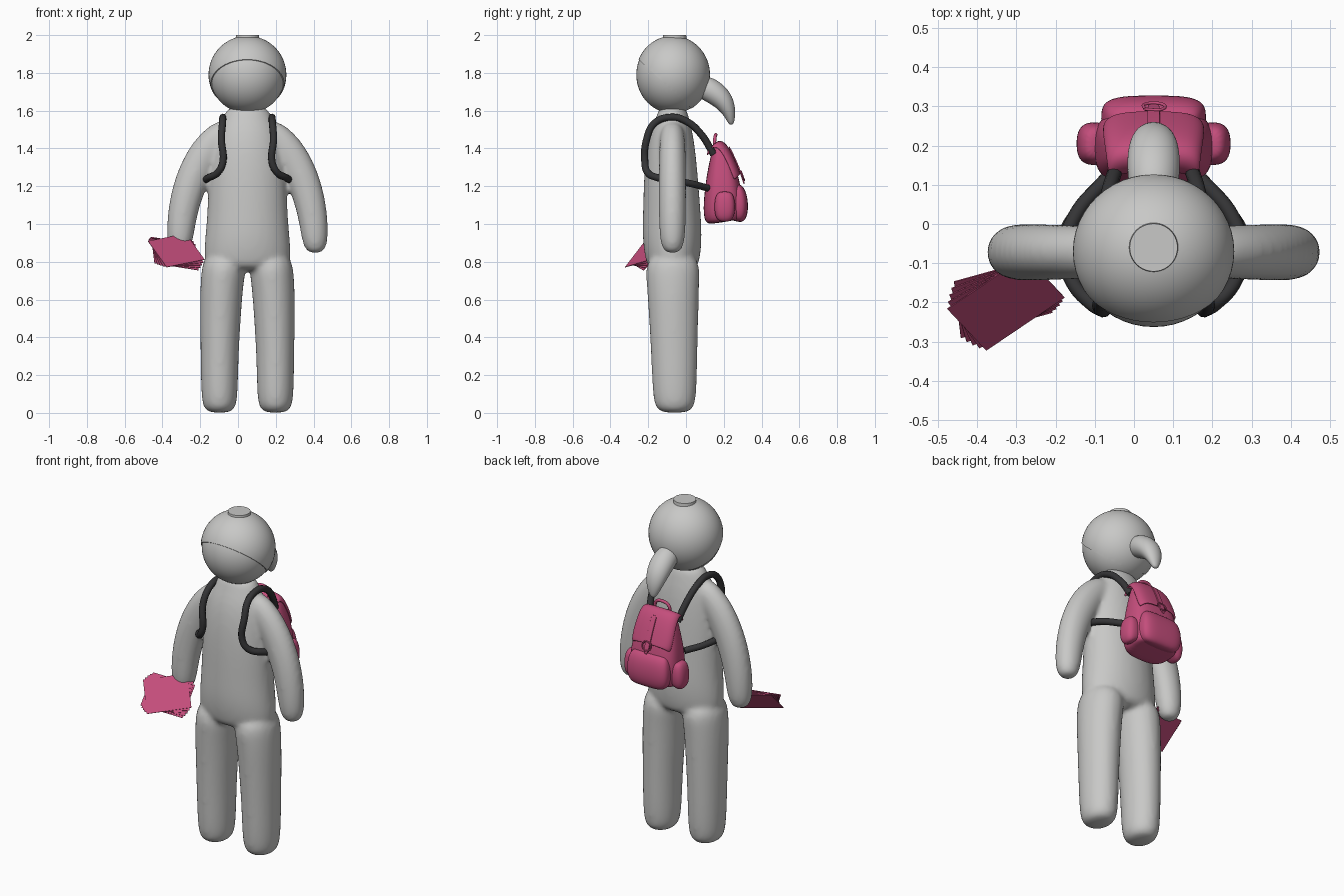
import bpy, bmesh, math
from mathutils import Vector, Matrix

if "Cube" in bpy.data.objects:
    bpy.data.objects.remove(bpy.data.objects["Cube"])

CX = 0.05  # centre line of the figure


def material(name, rgb):
    m = bpy.data.materials.new(name)
    m.diffuse_color = (*rgb, 1)
    m.use_nodes = True
    m.node_tree.nodes["Principled BSDF"].inputs["Base Color"].default_value = m.diffuse_color
    return m


GREY = material("light grey", (0.58, 0.58, 0.57))
PINK = material("raspberry pink", (0.55, 0.075, 0.20))
DARK = material("charcoal", (0.035, 0.035, 0.037))


def finish(bm, name, mat, subsurf=0, smooth=True):
    bmesh.ops.recalc_face_normals(bm, faces=bm.faces)
    me = bpy.data.meshes.new(name)
    bm.to_mesh(me)
    bm.free()
    me.materials.append(mat)
    for p in me.polygons:
        p.use_smooth = smooth
    ob = bpy.data.objects.new(name, me)
    bpy.context.collection.objects.link(ob)
    if subsurf:
        ob.modifiers.new("Subdivision", 'SUBSURF').levels = subsurf
        ob.modifiers["Subdivision"].render_levels = subsurf
    return ob


def loft(bm, pts, side=(1, 0, 0), n=16, power=2):
    """Skin rounded rings along a path of (x, y, z, radius along side, other radius)."""
    rings = []
    for i, p in enumerate(pts):
        a, b = pts[max(i - 1, 0)], pts[min(i + 1, len(pts) - 1)]
        t = (Vector(b[:3]) - Vector(a[:3])).normalized()
        u = Vector(side)
        u = (u - t * u.dot(t)).normalized()
        v = t.cross(u)
        ring = []
        for k in range(n):
            ang = 2 * math.pi * (k + 0.5) / n
            c, s = math.cos(ang), math.sin(ang)
            c = math.copysign(abs(c) ** (2 / power), c)
            s = math.copysign(abs(s) ** (2 / power), s)
            ring.append(bm.verts.new(Vector(p[:3]) + u * c * p[3] + v * s * p[4]))
        rings.append(ring)
    for r, q in zip(rings, rings[1:]):
        for k in range(n):
            bm.faces.new((r[k], r[(k + 1) % n], q[(k + 1) % n], q[k]))
    bm.faces.new(rings[0])
    bm.faces.new(rings[-1])


def tube(name, pts, radius, mat):
    cu = bpy.data.curves.new(name, 'CURVE')
    cu.dimensions = '3D'
    cu.bevel_depth = radius
    cu.bevel_resolution = 3
    cu.resolution_u = 8
    cu.use_fill_caps = True
    sp = cu.splines.new('BEZIER')
    sp.bezier_points.add(len(pts) - 1)
    for bp, p in zip(sp.bezier_points, pts):
        bp.co = p
        bp.handle_left_type = bp.handle_right_type = 'AUTO'
    cu.materials.append(mat)
    ob = bpy.data.objects.new(name, cu)
    bpy.context.collection.objects.link(ob)
    return ob


def ball(name, loc, radii, mat, cut=None):
    bm = bmesh.new()
    bmesh.ops.create_uvsphere(bm, u_segments=48, v_segments=32, radius=1,
                              matrix=Matrix.Translation(loc) @ Matrix.Diagonal((*radii, 1)))
    if cut:
        geom = bm.verts[:] + bm.edges[:] + bm.faces[:]
        res = bmesh.ops.bisect_plane(bm, geom=geom, plane_co=cut[0], plane_no=cut[1], clear_inner=True)
        bmesh.ops.edgeloop_fill(bm, edges=[e for e in res["geom_cut"] if isinstance(e, bmesh.types.BMEdge)])
    ob = finish(bm, name, mat)
    if cut:
        ob.data.polygons[len(ob.data.polygons) - 1].use_smooth = False
    return ob


def sheet(name, rows, thick, edge_drop=0.0):
    """Curved panel from (y, z, half width) rows, edges dropping toward the bag."""
    bm = bmesh.new()
    grid = []
    for y, z, w in rows:
        grid.append([bm.verts.new((CX + w * f, y - d * edge_drop, z - d * edge_drop))
                     for f, d in ((-1, 1), (-0.9, .35), (-0.5, 0), (0.5, 0), (0.9, .35), (1, 1))])
    for r, q in zip(grid, grid[1:]):
        for k in range(5):
            bm.faces.new((r[k], r[k + 1], q[k + 1], q[k]))
    ob = finish(bm, name, PINK)
    so = ob.modifiers.new("Solidify", 'SOLIDIFY')
    so.thickness = thick
    so.offset = 0
    ss = ob.modifiers.new("Subdivision", 'SUBSURF')
    ss.levels = ss.render_levels = 2
    return ob


# Body: torso, legs and arms blended into one smooth skin
bm = bmesh.new()
loft(bm, [(CX, y, z, rx, ry) for y, z, rx, ry in (
    (-0.07, 0.75, 0.20, 0.12), (-0.07, 0.80, 0.235, 0.145), (-0.073, 0.92, 0.228, 0.16),
    (-0.075, 1.05, 0.215, 0.155), (-0.08, 1.25, 0.208, 0.145), (-0.08, 1.40, 0.19, 0.13),
    (-0.075, 1.50, 0.165, 0.11), (-0.07, 1.57, 0.13, 0.085), (-0.07, 1.63, 0.10, 0.07))], n=20)
for s in (-1, 1):
    loft(bm, [(CX + s * dx, y, z, rx, ry) for dx, y, z, rx, ry in (
        (0.148, -0.06, 0.0, 0.05, 0.06), (0.148, -0.06, 0.02, 0.082, 0.098), (0.148, -0.06, 0.07, 0.099, 0.118),
        (0.148, -0.062, 0.30, 0.102, 0.125), (0.142, -0.066, 0.55, 0.112, 0.135),
        (0.135, -0.07, 0.70, 0.117, 0.143), (0.115, -0.07, 0.85, 0.12, 0.15))])
    loft(bm, [(CX + s * dx, -0.072, z, r, ry) for dx, z, r, ry in (
        (0.09, 1.51, 0.06, 0.055), (0.15, 1.465, 0.082, 0.068), (0.23, 1.37, 0.092, 0.072),
        (0.305, 1.22, 0.089, 0.074), (0.345, 1.06, 0.081, 0.074), (0.357, 0.93, 0.073, 0.07),
        (0.36, 0.87, 0.058, 0.055), (0.36, 0.845, 0.03, 0.03))])
body = finish(bm, "body", GREY, 2)
rm = body.modifiers.new("Remesh", 'REMESH')
rm.mode = 'VOXEL'
rm.voxel_size = 0.013
rm.use_smooth_shade = True
sm = body.modifiers.new("Smooth", 'SMOOTH')
sm.factor = 0.5
sm.iterations = 8

# Head, slanted hair cap, crown disc and ponytail
ball("head", (CX, -0.07, 1.79), (0.2, 0.193, 0.204), GREY)
ball("hair_cap", (CX, -0.07, 1.79), (0.206, 0.197, 0.206), GREY,
     cut=((CX, -0.25, 1.87), (0, 0.26, 0.28)))
bm = bmesh.new()
bmesh.ops.create_cone(bm, cap_ends=True, segments=40, radius1=0.064, radius2=0.061, depth=0.03,
                      matrix=Matrix.Translation((CX, -0.06, 1.985)))
finish(bm, "crown_disc", GREY, smooth=False)
bm = bmesh.new()
loft(bm, [(CX, y, z, rx, ry) for y, z, rx, ry in (
    (0.05, 1.73, 0.05, 0.05), (0.10, 1.725, 0.066, 0.066), (0.16, 1.69, 0.07, 0.065),
    (0.205, 1.645, 0.064, 0.054), (0.23, 1.59, 0.048, 0.036), (0.238, 1.545, 0.026, 0.02),
    (0.24, 1.525, 0.012, 0.01))])
finish(bm, "ponytail", GREY, 2)

# Backpack main bag
bm = bmesh.new()
loft(bm, [(CX, y, z, rx, ry) for y, z, rx, ry in (
    (0.20, 1.01, 0.11, 0.08), (0.198, 1.02, 0.14, 0.10), (0.197, 1.08, 0.155, 0.107),
    (0.195, 1.20, 0.15, 0.095), (0.19, 1.30, 0.132, 0.074), (0.182, 1.38, 0.115, 0.048),
    (0.18, 1.42, 0.10, 0.028), (0.18, 1.43, 0.085, 0.014))], n=24, power=3)
finish(bm, "bag_body", PINK, 2)

# Front pocket and side pockets
bm = bmesh.new()
loft(bm, [(CX, y, z, rx, ry) for y, z, rx, ry in (
    (0.26, 1.015, 0.09, 0.03), (0.265, 1.03, 0.125, 0.055), (0.27, 1.09, 0.138, 0.062),
    (0.266, 1.16, 0.13, 0.056), (0.26, 1.195, 0.115, 0.04), (0.255, 1.205, 0.09, 0.02))], n=24, power=3.5)
finish(bm, "front_pocket", PINK, 2)
for s in (-1, 1):
    bm = bmesh.new()
    loft(bm, [(CX + s * dx, 0.205, z, rx, ry) for dx, z, rx, ry in (
        (0.14, 1.02, 0.03, 0.03), (0.15, 1.035, 0.045, 0.05), (0.152, 1.09, 0.048, 0.058),
        (0.148, 1.15, 0.042, 0.05), (0.142, 1.17, 0.025, 0.03))], power=2.6)
    finish(bm, "side_pocket", PINK, 2)

# Flap, closing strap, buckle and carry handle
sheet("flap", [(0.135, 1.385, 0.11), (0.15, 1.425, 0.115), (0.185, 1.443, 0.118), (0.22, 1.41, 0.122),
               (0.255, 1.34, 0.128), (0.28, 1.275, 0.128), (0.285, 1.262, 0.118)], 0.012, 0.03)
sheet("closing_strap", [(0.225, 1.415, 0.016), (0.262, 1.34, 0.016), (0.292, 1.265, 0.016),
                        (0.305, 1.225, 0.014), (0.308, 1.21, 0.004)], 0.008)
tube("buckle", [(CX - 0.022, 0.293, 1.275), (CX + 0.022, 0.293, 1.275), (CX + 0.022, 0.306, 1.24),
                (CX - 0.022, 0.306, 1.24), (CX - 0.022, 0.293, 1.275)], 0.004, PINK)
tube("carry_handle", [(CX - 0.05, 0.15, 1.41), (CX - 0.042, 0.153, 1.455), (CX, 0.158, 1.473),
                      (CX + 0.042, 0.153, 1.455), (CX + 0.05, 0.15, 1.41)], 0.009, PINK)

# Shoulder straps running over the shoulders and back under the arms
for s in (-1, 1):
    tube("shoulder_strap", [(CX + s * dx, y, z) for dx, y, z in (
        (0.095, 0.145, 1.37), (0.115, 0.08, 1.475), (0.128, 0.0, 1.545), (0.13, -0.08, 1.565),
        (0.132, -0.165, 1.535), (0.138, -0.208, 1.45), (0.13, -0.218, 1.33), (0.155, -0.205, 1.275),
        (0.205, -0.15, 1.245), (0.226, -0.07, 1.23), (0.20, 0.02, 1.215), (0.12, 0.115, 1.19))],
        0.019, DARK)

# Fanned stack of paper sheets held in the hand
along = Vector((0.2, 0.135, 0.04)).normalized()
across = Vector((-0.095, 0.11, 0.14))
across = (across - along * across.dot(along)).normalized()
normal = along.cross(across)
frame = Matrix((along, across, normal)).transposed().to_4x4()
for i in range(5):
    bm = bmesh.new()
    m = (Matrix.Translation(Vector((-0.327, -0.202, 0.86)) - normal * 0.006 * i) @ frame
         @ Matrix.Rotation(math.radians(-6.5 * i), 4, 'Z') @ Matrix.Diagonal((0.245, 0.2, 0.003, 1)))
    bmesh.ops.create_cube(bm, size=1, matrix=m)
    finish(bm, "paper_sheet", PINK, smooth=False)
